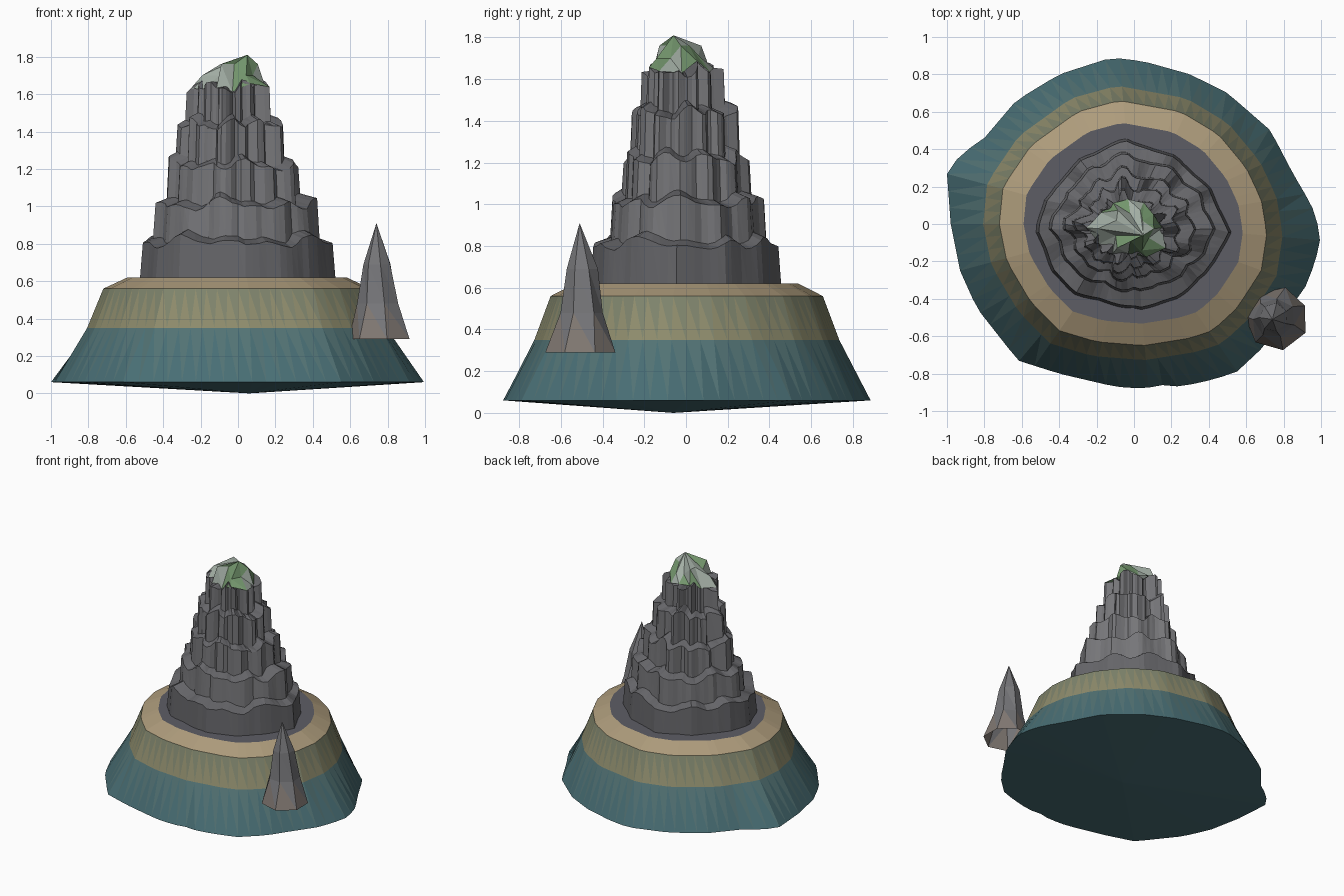
import bpy, math, random

if "Cube" in bpy.data.objects:
    bpy.data.objects.remove(bpy.data.objects["Cube"])
random.seed(4)
N = 72


def mat(name, c):
    m = bpy.data.materials.new(name)
    m.diffuse_color = (*c, 1)
    m.use_nodes = True
    m.node_tree.nodes["Principled BSDF"].inputs["Base Color"].default_value = m.diffuse_color
    return m


teal = mat("deep_teal", (.065, .155, .175))
teal2 = mat("teal_light", (.085, .17, .175))
olive = mat("wet_sand", (.27, .26, .15))
olive2 = mat("wet_sand_dark", (.21, .23, .15))
sand = mat("sand", (.42, .33, .2))
terrace = mat("terrace_grey", (.11, .11, .13))
rock = mat("rock", (.18, .18, .19))
rock_dark = mat("rock_dark", (.13, .13, .14))
brown = mat("spire_brown", (.22, .19, .17))
pale = mat("summit_pale", (.36, .42, .37))
green = mat("summit_green", (.17, .3, .15))


def outline(pts):
    """Radii at N even angles, interpolated around a closed contour."""
    pol = sorted((math.atan2(y, x) % math.tau, math.hypot(x, y)) for x, y in pts)
    pol = [(pol[-1][0] - math.tau, pol[-1][1])] + pol + [(pol[0][0] + math.tau, pol[0][1])]
    out = []
    for i in range(N):
        a = math.tau * i / N
        for (a0, r0), (a1, r1) in zip(pol, pol[1:]):
            if a0 <= a <= a1:
                # straight chord between the two contour points
                d = r0 * math.sin(a - a0) + r1 * math.sin(a1 - a)
                out.append(r0 * r1 * math.sin(a1 - a0) / d)
                break
    return out


def ring(radii, z, cx=0, cy=0, sy=1):
    n = len(radii)
    return [(cx + r * math.cos(math.tau * i / n), cy + sy * r * math.sin(math.tau * i / n),
             z[i] if isinstance(z, list) else z) for i, r in enumerate(radii)]


def loft(name, rings, mats, pick, bottom=None, top=None):
    """Triangulated skin over rings; pick(band, i, half) gives a material index."""
    n = len(rings[0])
    verts = [v for r in rings for v in r]
    faces, idx = [], []
    for k in range(len(rings) - 1):
        for i in range(n):
            j = (i + 1) % n
            a, b, c, d = k * n + i, k * n + j, k * n + n + j, k * n + n + i
            faces += [(a, b, d), (b, c, d)]
            idx += [pick(k, i, 0), pick(k, i, 1)]
    for tip, k in ((bottom, 0), (top, len(rings) - 1)):
        if tip:
            verts.append(tip)
            for i in range(n):
                e = (k * n + i, k * n + (i + 1) % n)
                faces.append((*(e if k else e[::-1]), len(verts) - 1))
                idx.append(pick(-1 if k == 0 else k, i, 0))
    me = bpy.data.meshes.new(name)
    me.from_pydata(verts, [], faces)
    for m in mats:
        me.materials.append(m)
    me.polygons.foreach_set("material_index", idx)
    ob = bpy.data.objects.new(name, me)
    bpy.context.collection.objects.link(ob)
    return ob


# island base: wavy foot, beach bands, flat terrace
foot = outline([(1, -.06), (.95, .1), (.85, .27), (.73, .5), (.5, .7), (.3, .8), (.05, .87),
                (-.12, .89), (-.4, .8), (-.63, .66), (-.8, .46), (-.93, .37), (-1, .27), (-.98, 0),
                (-.93, -.25), (-.84, -.45), (-.62, -.73), (-.4, -.8), (-.1, -.87), (.05, -.88),
                (.16, -.86), (.25, -.87), (.43, -.83), (.55, -.79), (.7, -.65), (.8, -.5), (.92, -.33), (.97, -.2)])
beach = outline([(.71, -.05), (.68, .13), (.6, .3), (.45, .48), (.25, .6), (-.08, .66), (-.3, .6),
                 (-.55, .42), (-.7, .2), (-.72, 0), (-.68, -.2), (-.55, -.42), (-.4, -.57),
                 (-.2, -.63), (.05, -.65), (.3, -.61), (.42, -.57), (.55, -.45), (.68, -.25)])


def base_pick(k, i, h):
    return {-1: 0, 0: h, 1: 2 + h, 2: 4}.get(k, 5)


loft("island_base", [ring(foot, .06), ring([r * 1.12 for r in beach], .35), ring(beach, .56),
                     ring([r * .82 for r in beach], .62)],
     [teal, teal2, olive, olive2, sand, terrace], base_pick, (.06, -.06, 0), (0, 0, .62))

# terraced rock tower: grooved walls that get rougher towards the top
plan = outline([(.53, -.05), (.41, .2), (.22, .37), (-.05, .465), (-.3, .35), (-.49, .13),
                (-.53, -.03), (-.45, -.25), (-.33, -.38), (-.1, -.44), (.05, -.465), (.25, -.4), (.39, -.27)])


def wave(i, p, freqs=(5, 9, 14)):
    a = math.tau * i / N
    return sum(math.sin(f * a + p * f + f * f) for f in freqs) / len(freqs)


grain = [random.uniform(-.5, .5) for _ in range(N)]
# scale, y squash, centre x, centre y, roughness, rim height
tiers = [(1.00, 1.00, 0, 0, .02, .81), (.87, .96, 0, .01, .08, 1.01), (.72, .96, -.01, 0, .16, 1.22),
         (.60, .97, -.02, -.01, .25, 1.44), (.47, .95, -.03, -.02, .34, 1.64)]
rings, low = [], .61
for t, (s, sy, cx, cy, amp, z) in enumerate(tiers):
    rad = [plan[i] * s * (1 - amp * (.5 + .6 * wave(i, .2 + .03 * t) + .4 * grain[i])) for i in range(N)]
    rim = [z + .045 * wave(i, t * 1.3, (4, 7, 11)) + .012 * grain[i] for i in range(N)]
    rings.append(ring(rad, low, cx, cy, sy))
    rings.append(ring([r * .97 for r in rad], rim, cx, cy, sy))
    low = [h + .025 for h in rim]
loft("rock_tower", rings, [rock, rock_dark], lambda k, i, h: int(k == 0 or k % 2 == 1),
     top=(-.03, -.02, 1.66))

# faceted summit cap sitting on the last rim
M = 12
rim = [rings[-1][i * N // M] for i in range(M)]
mid = []
for i, (x, y, z) in enumerate(rim):
    f = .62 + .12 * (-1) ** i
    mid.append((x * f - .005, y * f - .01, 1.73 + .03 * (-1) ** (i // 2)))
loft("summit_cap", [rim, mid], [pale, green],
     lambda k, i, h: int((i * 5 + h * 3 + k) % 12 in (0, 3, 5, 8) or i in (9, 10)), top=(.05, -.06, 1.81))

# side spire: seven-sided twisted needle, open underneath
S = 7


def spire_ring(r, z, turn, cx):
    out = []
    for i in range(S):
        a = math.tau * (i + turn) / S
        q = r * random.uniform(.94, 1.06)
        out.append((cx + q * math.cos(a), -.5 + q * math.sin(a), z))
    return out


loft("side_spire", [spire_ring(.168, .29, .45, .765), spire_ring(.108, .48, .6, .75),
                    spire_ring(.077, .69, .5, .745)],
     [rock, brown], lambda k, i, h: int(k == 0 and h == 0), top=(.74, -.51, .91))
